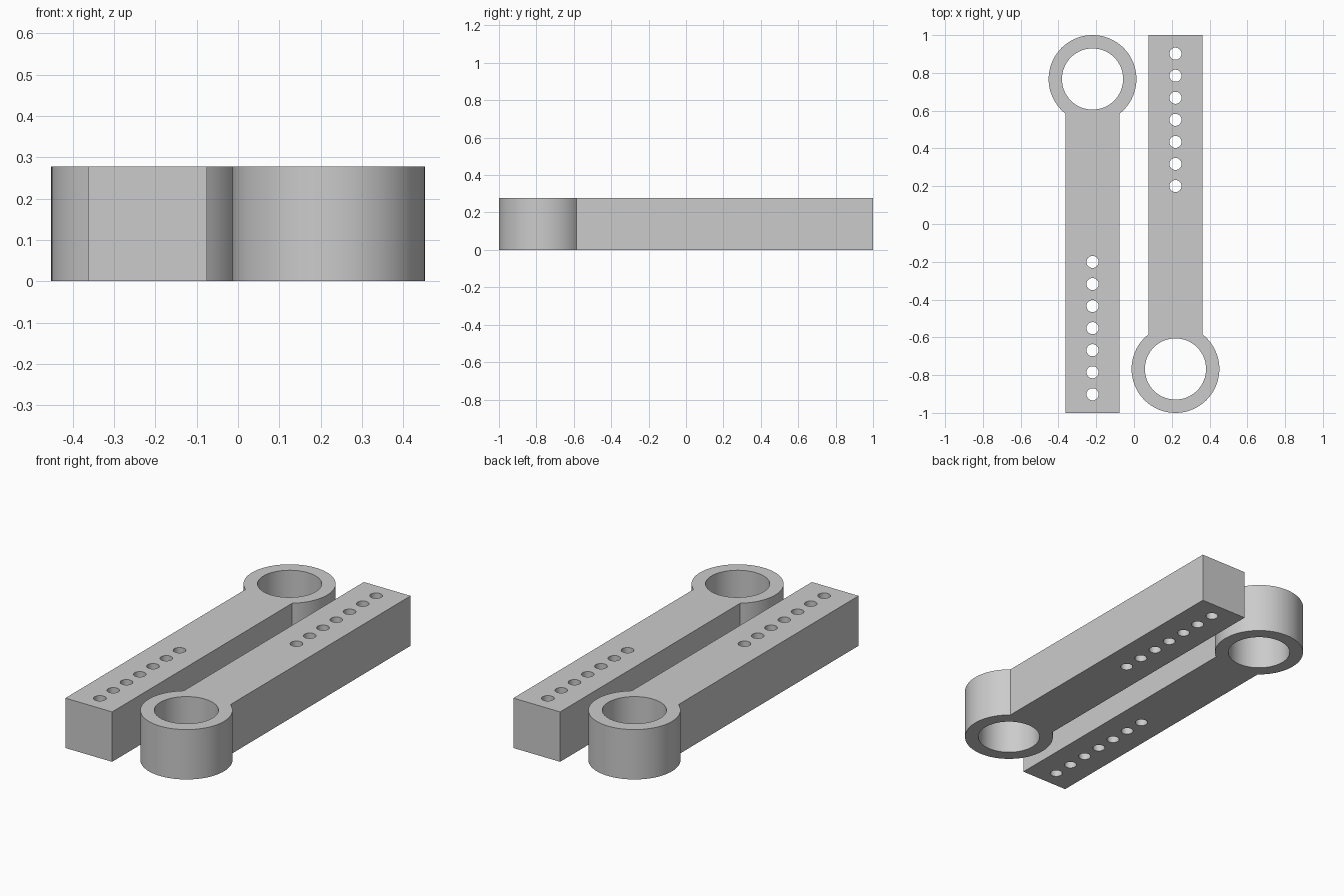
import bpy, bmesh, math
from mathutils import Matrix, Vector

cube = bpy.data.objects.get("Cube")
if cube:
    bpy.data.objects.remove(cube, do_unlink=True)

HEIGHT = 0.278
RING_R, BORE_R = 0.2325, 0.162
HALF_W = 0.144
OFFSET = 0.2195          # bar axis from the centre line
RING_Y = RING_R - 1
PIN_R, PIN_COUNT = 0.032, 7
PIN_FIRST, PIN_STEP = 0.201, 0.1168

grey = bpy.data.materials.new("plain grey")
grey.use_nodes = True
grey.diffuse_color = (0.6, 0.6, 0.6, 1)
grey.node_tree.nodes["Principled BSDF"].inputs["Base Color"].default_value = (0.6, 0.6, 0.6, 1)


def arc(radius, y, start, end, steps):
    """Points on an arc centred on the bar axis."""
    angles = [start + (end - start) * i / steps for i in range(steps + 1)]
    return [Vector((radius * math.cos(a), y + radius * math.sin(a), 0)) for a in angles]


def add_loop(bm, points):
    verts = [bm.verts.new(p) for p in points]
    return [bm.edges.new((v, verts[i - 1])) for i, v in enumerate(verts)]


def make_arm(name, turn):
    bm = bmesh.new()
    # Outline: ring arc that runs into the straight bar
    join = math.acos(HALF_W / RING_R)
    outline = arc(RING_R, RING_Y, math.pi - join, math.tau + join, 72)
    outline += [Vector((HALF_W, 1, 0)), Vector((-HALF_W, 1, 0))]
    edges = add_loop(bm, outline)
    # Large bore and the row of pin holes
    edges += add_loop(bm, arc(BORE_R, RING_Y, 0, math.tau, 64)[:-1])
    for i in range(PIN_COUNT):
        y = PIN_FIRST + i * PIN_STEP
        edges += add_loop(bm, arc(PIN_R, y, 0, math.tau, 32)[:-1])
    bmesh.ops.triangle_fill(bm, edges=edges, use_beauty=True, normal=(0, 0, 1))
    # Extrude the flat profile to full height
    top = bmesh.ops.extrude_face_region(bm, geom=bm.faces[:])["geom"]
    bmesh.ops.translate(bm, vec=(0, 0, HEIGHT),
                        verts=[g for g in top if isinstance(g, bmesh.types.BMVert)])
    bmesh.ops.recalc_face_normals(bm, faces=bm.faces[:])
    bmesh.ops.transform(bm, verts=bm.verts[:],
                        matrix=Matrix.Rotation(turn, 4, "Z") @ Matrix.Translation((OFFSET, 0, 0)))
    mesh = bpy.data.meshes.new(name)
    bm.to_mesh(mesh)
    bm.free()
    mesh.materials.append(grey)
    obj = bpy.data.objects.new(name, mesh)
    bpy.context.collection.objects.link(obj)
    bpy.ops.object.select_all(action="DESELECT")
    obj.select_set(True)
    bpy.context.view_layer.objects.active = obj
    bpy.ops.object.shade_smooth_by_angle(angle=math.radians(30))


# Two identical arms, the second turned half a revolution
make_arm("left_arm", 0)
make_arm("right_arm", math.pi)
